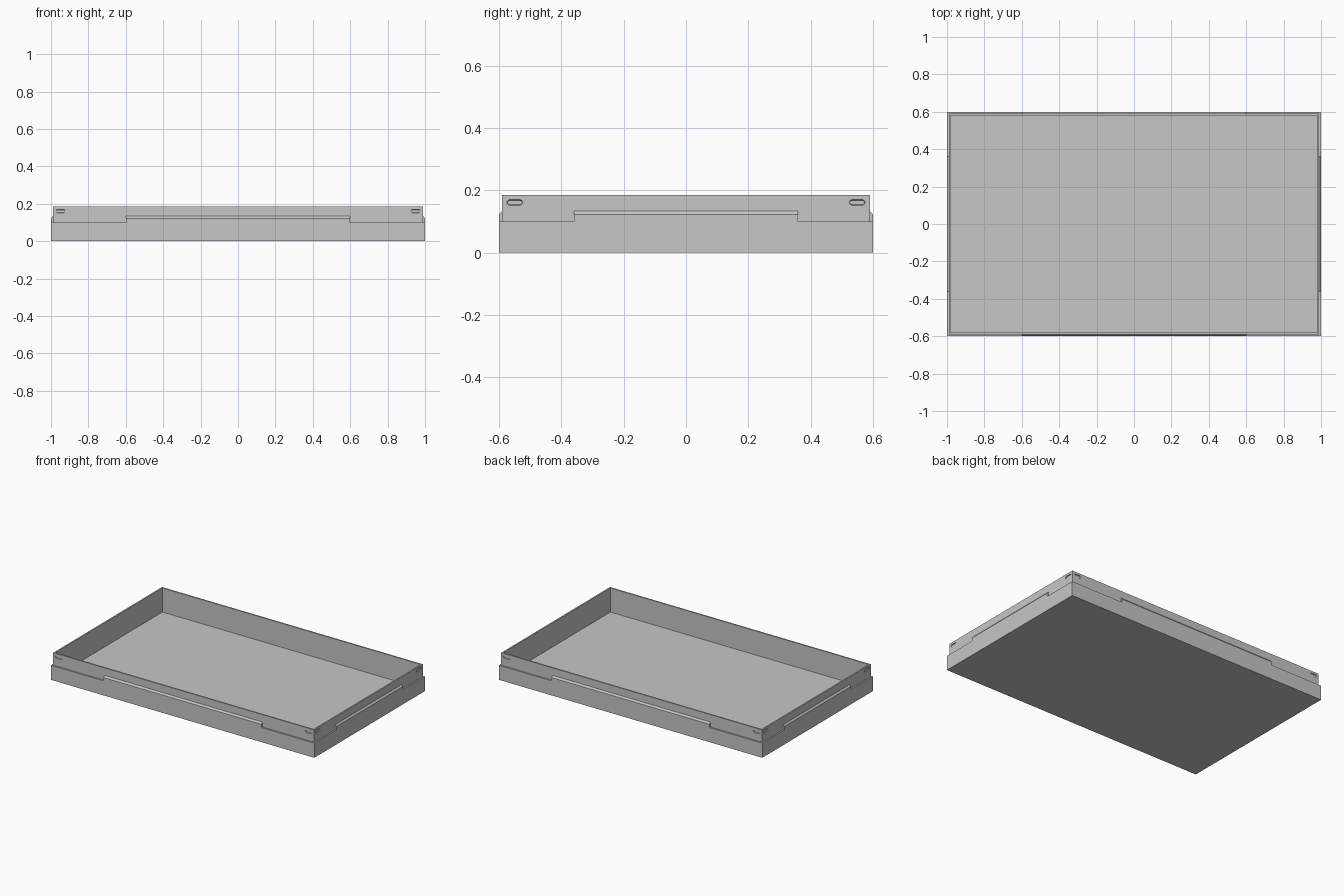
import bpy, bmesh
from mathutils import Vector

if "Cube" in bpy.data.objects:
    bpy.data.objects.remove(bpy.data.objects["Cube"])

HX, HY = 1.0, 0.6          # outer half sizes
LEDGE, RIM = 0.10, 0.185   # ledge and rim heights
STEP = 0.01                # lip set-back and lip thickness

grey = bpy.data.materials.new("light_grey_plastic")
grey.diffuse_color = (0.57, 0.57, 0.57, 1)
grey.use_nodes = True
grey.node_tree.nodes["Principled BSDF"].inputs["Base Color"].default_value = grey.diffuse_color


def make_object(name, bm):
    bmesh.ops.recalc_face_normals(bm, faces=bm.faces)
    mesh = bpy.data.meshes.new(name)
    bm.to_mesh(mesh)
    bm.free()
    mesh.materials.append(grey)
    obj = bpy.data.objects.new(name, mesh)
    bpy.context.collection.objects.link(obj)
    return obj


def loft(bm, rings):
    """Join equal-length closed rings of points and cap both ends."""
    loops = [[bm.verts.new(p) for p in ring] for ring in rings]
    n = len(loops[0])
    for a, b in zip(loops, loops[1:]):
        for i in range(n):
            j = (i + 1) % n
            bm.faces.new((a[i], a[j], b[j], b[i]))
    bm.faces.new(loops[0])
    bm.faces.new(loops[-1])


def rect(inset, z):
    x, y = HX - inset, HY - inset
    return [(-x, -y, z), (x, -y, z), (x, y, z), (-x, y, z)]


# the four sides: outward direction, direction along the wall, half depth, half length
SIDES = [
    ("front", Vector((0, -1, 0)), Vector((1, 0, 0)), HY, HX),
    ("right", Vector((1, 0, 0)), Vector((0, 1, 0)), HX, HY),
    ("back", Vector((0, 1, 0)), Vector((-1, 0, 0)), HY, HX),
    ("left", Vector((-1, 0, 0)), Vector((0, -1, 0)), HX, HY),
]
UP = Vector((0, 0, 1))

# tray body: outer wall, ledge, thin lip, inner wall and floor in one shell
bm = bmesh.new()
loft(bm, [rect(0, 0), rect(0, LEDGE), rect(STEP, LEDGE), rect(STEP, RIM),
          rect(2 * STEP, RIM), rect(2 * STEP, 0.02)])
tray = make_object("tray_body", bm)

# shallow snap recesses near the ends of each lip wall
outline = [(-0.025, -0.004), (-0.018, -0.009), (0.018, -0.009), (0.025, -0.004),
           (0.025, 0.004), (0.018, 0.009), (-0.018, 0.009), (-0.025, 0.004)]
bm = bmesh.new()
for name, out, along, depth, length in SIDES:
    for s in (-1, 1):
        centre = along * s * (length - 0.051) + out * (depth - STEP) + UP * 0.161
        rings = []
        for off, scale in ((0.004, 1), (0.0, 1), (-0.005, 0.7)):
            rings.append([centre + out * off + along * (u - (1 - scale) * 0.1 * u)
                          + UP * v * scale for u, v in outline])
        loft(bm, rings)
cutter = make_object("snap_recess_cutter", bm)
cutter.hide_render = True

cut = tray.modifiers.new("snap_recesses", 'BOOLEAN')
cut.operation = 'DIFFERENCE'
cut.solver = 'EXACT'
cut.object = cutter
bpy.context.view_layer.objects.active = tray
bpy.ops.object.modifier_apply(modifier=cut.name)
bpy.data.objects.remove(cutter)

# raised tab with sloping top in the middle of each side
profile = [(0, LEDGE), (0, 0.1225), (-STEP, 0.134), (-STEP, LEDGE)]
for name, out, along, depth, length in SIDES:
    bm = bmesh.new()
    loft(bm, [[along * s * length * 0.6 + out * (depth + d) + UP * z
               for d, z in profile] for s in (-1, 1)])
    make_object(name + "_tab", bm)
